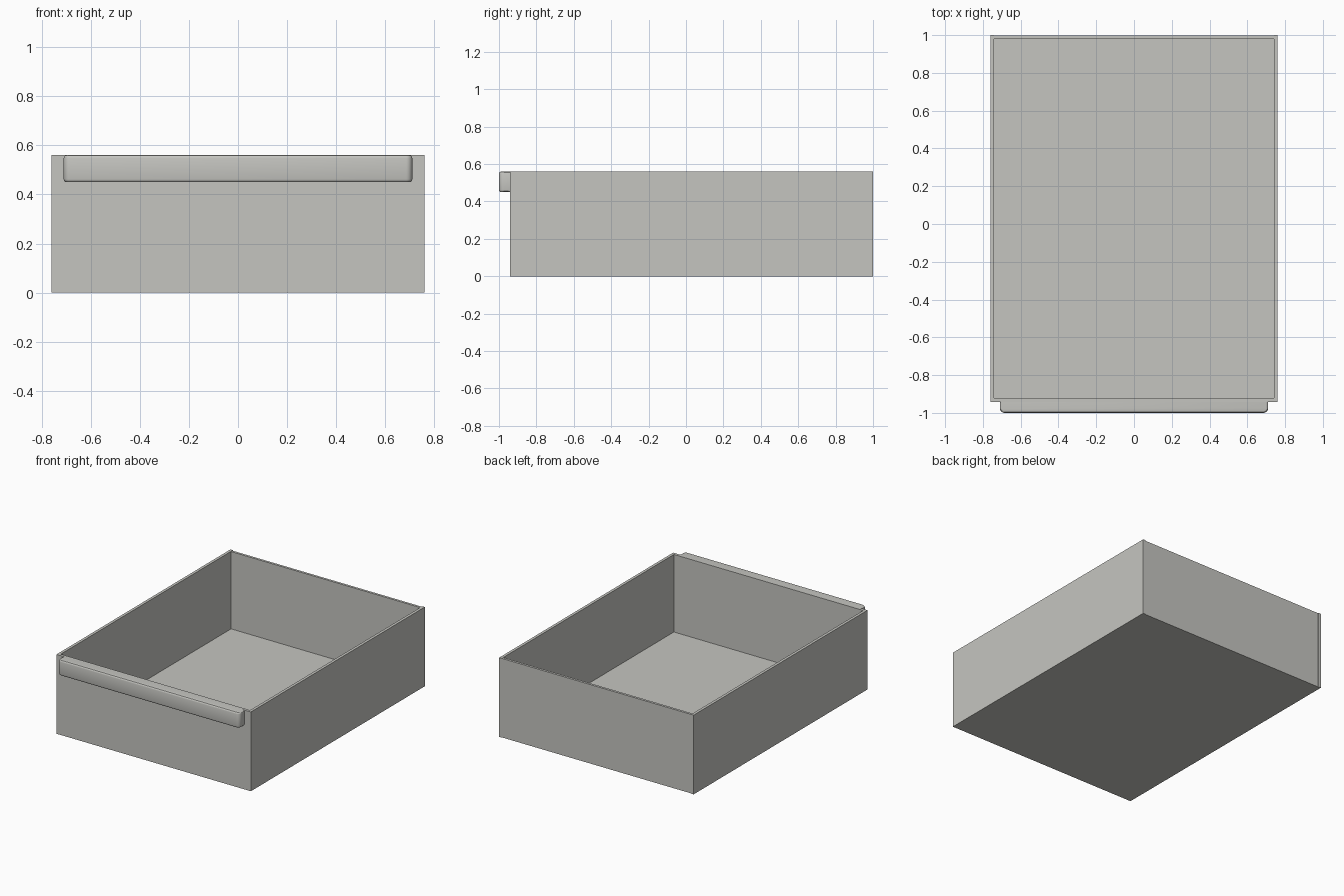
import bpy, bmesh

cube = bpy.data.objects.get("Cube")
if cube:
    bpy.data.objects.remove(cube, do_unlink=True)

mat = bpy.data.materials.new("warm light grey")
mat.use_nodes = True
colour = (0.56, 0.56, 0.53, 1.0)
mat.diffuse_color = colour
mat.node_tree.nodes["Principled BSDF"].inputs["Base Color"].default_value = colour


def box(name, lo, hi):
    """Box from its low corner to its high corner."""
    bm = bmesh.new()
    bmesh.ops.create_cube(bm, size=1)
    for v in bm.verts:
        v.co = [(a + b) / 2 + c * (b - a) for a, b, c in zip(lo, hi, v.co)]
    mesh = bpy.data.meshes.new(name)
    bm.to_mesh(mesh)
    bm.free()
    mesh.materials.append(mat)
    obj = bpy.data.objects.new(name, mesh)
    bpy.context.collection.objects.link(obj)
    return obj


W, FRONT, BACK, TOP = 0.76, -0.942, 1.0, 0.56   # outer sizes
T, FLOOR = 0.02, 0.012                          # wall and floor thickness
INNER = W - T

# Tray: floor, two sides running full depth, front and back set between them
box("floor_panel", (-INNER, FRONT + T, 0.0), (INNER, BACK - T, FLOOR))
for name, x0, x1 in (("left_side", INNER, W), ("right_side", -W, -INNER)):
    box(name, (x0, FRONT, 0), (x1, BACK, TOP))
box("front_panel", (-INNER, FRONT, 0), (INNER, FRONT + T, TOP))
box("back_panel", (-INNER, BACK - T, 0), (INNER, BACK - 0.003, TOP - 0.002))

# Handle: solid lip along the top of the front with rounded ends and edges
handle = box("front_handle", (-0.71, -1.0, 0.45), (0.71, FRONT + 0.002, TOP))
bm = bmesh.new()
bm.from_mesh(handle.data)


def round_edges(test, size, steps):
    edges = [e for e in bm.edges if all(test(v.co) for v in e.verts)]
    bmesh.ops.bevel(bm, geom=edges, offset=size, offset_type='OFFSET',
                    segments=steps, profile=0.5, affect='EDGES')


# vertical front corners, then the rims round the front, top and bottom
verticals = [e for e in bm.edges
             if all(v.co.y < -0.99 for v in e.verts)
             and abs(e.verts[0].co.z - e.verts[1].co.z) > 0.05]
bmesh.ops.bevel(bm, geom=verticals, offset=0.025, offset_type='OFFSET',
                segments=5, profile=0.5, affect='EDGES')
rim = [e for e in bm.edges
       if abs(e.verts[0].co.z - e.verts[1].co.z) < 1e-4
       and not all(v.co.y > FRONT for v in e.verts)]
bmesh.ops.bevel(bm, geom=rim, offset=0.012, offset_type='OFFSET',
                segments=3, profile=0.5, affect='EDGES')
bm.to_mesh(handle.data)
bm.free()

bpy.ops.object.select_all(action='DESELECT')
handle.select_set(True)
bpy.context.view_layer.objects.active = handle
bpy.ops.object.shade_smooth_by_angle()
